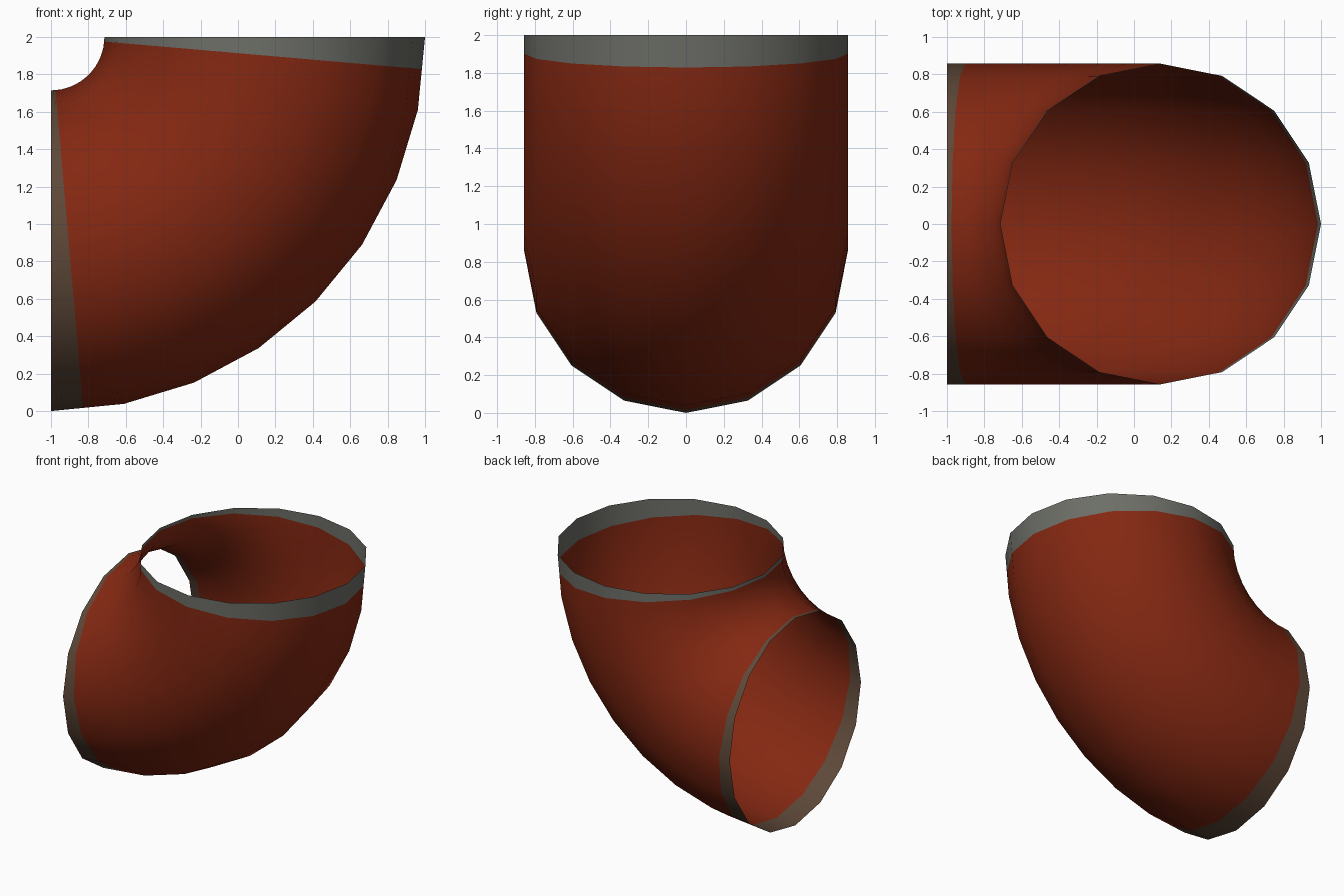
import bpy, bmesh, math
from mathutils import Vector

if "Cube" in bpy.data.objects:
    bpy.data.objects.remove(bpy.data.objects["Cube"])

BEND, TUBE = 1.143, 0.857      # bend radius and pipe radius
SIDES, STEPS = 16, 8           # round the pipe, along the bend
CENTRE = Vector((-1, 0, 2))    # centre of the bend
BAND = 0.44                    # share of the end segments covered by the rim bands


def material(name, rgb):
    m = bpy.data.materials.new(name)
    m.diffuse_color = (*rgb, 1)
    m.use_nodes = True
    m.node_tree.nodes["Principled BSDF"].inputs["Base Color"].default_value = m.diffuse_color
    return m


def ring(step):
    """Cross-section of the pipe at a step along the quarter turn."""
    a = math.radians(90) * step / STEPS
    pts = []
    for i in range(SIDES):
        t = math.tau * i / SIDES
        r = BEND + TUBE * math.cos(t)
        pts.append(CENTRE + Vector((r * math.cos(a), TUBE * math.sin(t), -r * math.sin(a))))
    return pts


def blend(a, b, f):
    return [p.lerp(q, f) for p, q in zip(a, b)]


# Rings along the bend, with an extra cut for the bare band at each end
rings = [ring(s) for s in range(STEPS + 1)]
rings.insert(1, blend(rings[0], rings[1], BAND))
rings.insert(-1, blend(rings[-1], rings[-2], BAND))

# Open elbow shell, wound so the outside of the pipe faces outward
bm = bmesh.new()
loops = [[bm.verts.new(p) for p in r] for r in rings]
last = len(loops) - 2
for k in range(last + 1):
    for i in range(SIDES):
        j = (i + 1) % SIDES
        f = bm.faces.new((loops[k][i], loops[k + 1][i], loops[k + 1][j], loops[k][j]))
        f.smooth = True
        f.material_index = 1 if k == 0 else 2 if k == last else 0

mesh = bpy.data.meshes.new("pipe_elbow")
bm.to_mesh(mesh)
bm.free()
for name, rgb in (("rust red", (0.23, 0.021, 0.006)),
                  ("grey metal", (0.15, 0.155, 0.135)),
                  ("brown metal", (0.11, 0.065, 0.04))):
    mesh.materials.append(material(name, rgb))
elbow = bpy.data.objects.new("pipe_elbow", mesh)
bpy.context.collection.objects.link(elbow)
